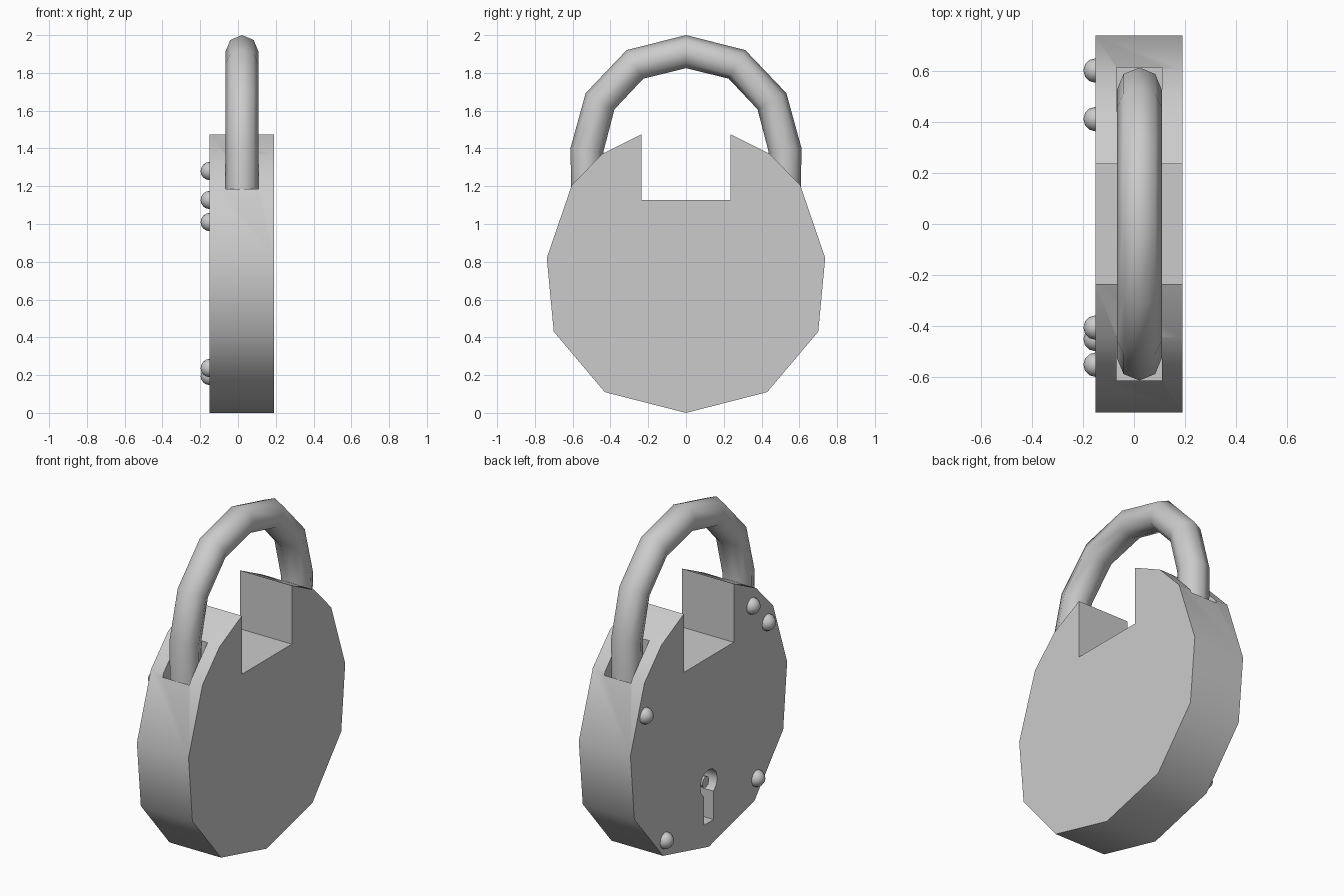
import bpy, bmesh, math
from mathutils import Vector

if "Cube" in bpy.data.objects:
    bpy.data.objects.remove(bpy.data.objects["Cube"])

BACK, FRONT = 0.19, -0.15      # x of plain face and keyhole face
CX = 0.021                     # shackle plane


def make(name, bm, angle=None):
    bmesh.ops.recalc_face_normals(bm, faces=bm.faces[:])
    me = bpy.data.meshes.new(name)
    bm.to_mesh(me)
    bm.free()
    ob = bpy.data.objects.new(name, me)
    bpy.context.collection.objects.link(ob)
    if angle:
        smooth(ob, angle)
    return ob


def smooth(ob, angle):
    bpy.ops.object.select_all(action='DESELECT')
    ob.select_set(True)
    bpy.context.view_layer.objects.active = ob
    bpy.ops.object.shade_smooth_by_angle(angle=math.radians(angle))


def prism(name, pts, x0, x1):
    """Extrude a (y, z) outline from x0 to x1."""
    bm = bmesh.new()
    f = bm.faces.new([bm.verts.new((x0, y, z)) for y, z in pts])
    r = bmesh.ops.extrude_face_region(bm, geom=[f])
    verts = [v for v in r['geom'] if isinstance(v, bmesh.types.BMVert)]
    bmesh.ops.translate(bm, verts=verts, vec=(x1 - x0, 0, 0))
    return make(name, bm)


def cut(target, cutter):
    mod = target.modifiers.new("cut", 'BOOLEAN')
    mod.operation = 'DIFFERENCE'
    mod.solver = 'EXACT'
    mod.object = cutter
    cutter.hide_render = True
    bpy.context.view_layer.objects.active = target
    bpy.ops.object.modifier_apply(modifier=mod.name)
    bpy.data.objects.remove(cutter)


# Lock body with the notch in its top
half = [(0.43, 0.11), (0.70, 0.43), (0.737, 0.82), (0.605, 1.205),
        (0.445, 1.37), (0.235, 1.475), (0.235, 1.127)]
outline = [(0, 0)] + half + [(-y, z) for y, z in reversed(half)]
body = prism("lock_body", outline, FRONT, BACK)

# Pockets that take the shackle legs
for s in (1, -1):
    cut(body, prism("pocket_cutter",
                    [(s * 0.44, 1.0), (s * 0.612, 1.0), (s * 0.612, 1.6), (s * 0.44, 1.6)],
                    CX - 0.0885, CX + 0.0885))

# Keyhole: round head with a slot below
KZ, KR, KW = 0.38, 0.08, 0.045
a0 = math.asin(KW / KR)
arc = [-math.pi / 2 + a0 + (2 * math.pi - 2 * a0) * i / 10 for i in range(11)]
keyhole = [(KR * math.cos(a), KZ + KR * math.sin(a)) for a in arc]
keyhole += [(-KW, 0.145), (KW, 0.145)]
cut(body, prism("keyhole_cutter", keyhole, FRONT - 0.1, FRONT + 0.09))
smooth(body, 40)

# Pin inside the keyhole
pin = prism("keyhole_pin",
            [(0.033 * math.cos(i * math.pi / 4), KZ + 0.033 * math.sin(i * math.pi / 4))
             for i in range(8)], FRONT + 0.02, FRONT + 0.1)
smooth(pin, 50)

# Shackle: eight-sided tube swept along an arch
leg = [(0.517, 1.02), (0.525, 1.39), (0.455, 1.65), (0.27, 1.845)]
path = [Vector((CX, y, z)) for y, z in
        leg + [(0, 1.9125)] + [(-y, z) for y, z in reversed(leg)]]
bm = bmesh.new()
rings = []
for i, p in enumerate(path):
    d_in = (p - path[max(i - 1, 0)]).normalized()
    d_out = (path[min(i + 1, len(path) - 1)] - p).normalized()
    t = (d_in + d_out).normalized()
    side = Vector((1, 0, 0))
    up = t.cross(side)
    rings.append([bm.verts.new(p + 0.0875 * (side * math.cos(k * math.pi / 4)
                                             + up * math.sin(k * math.pi / 4)))
                  for k in range(8)])
for a, b in zip(rings, rings[1:]):
    for k in range(8):
        bm.faces.new((a[k], a[(k + 1) % 8], b[(k + 1) % 8], b[k]))
bm.faces.new(rings[0])
bm.faces.new(rings[-1])
make("shackle", bm, 60)

# Domed rivets on the keyhole face
for i, (y, z) in enumerate([(-0.405, 1.28), (-0.55, 1.127), (0.60, 1.01),
                            (-0.45, 0.237), (0.41, 0.195)]):
    bm = bmesh.new()
    bmesh.ops.create_uvsphere(bm, u_segments=12, v_segments=8, radius=0.048)
    bmesh.ops.translate(bm, verts=bm.verts[:], vec=(FRONT, y, z))
    make(f"rivet_{i + 1}", bm, 60)
